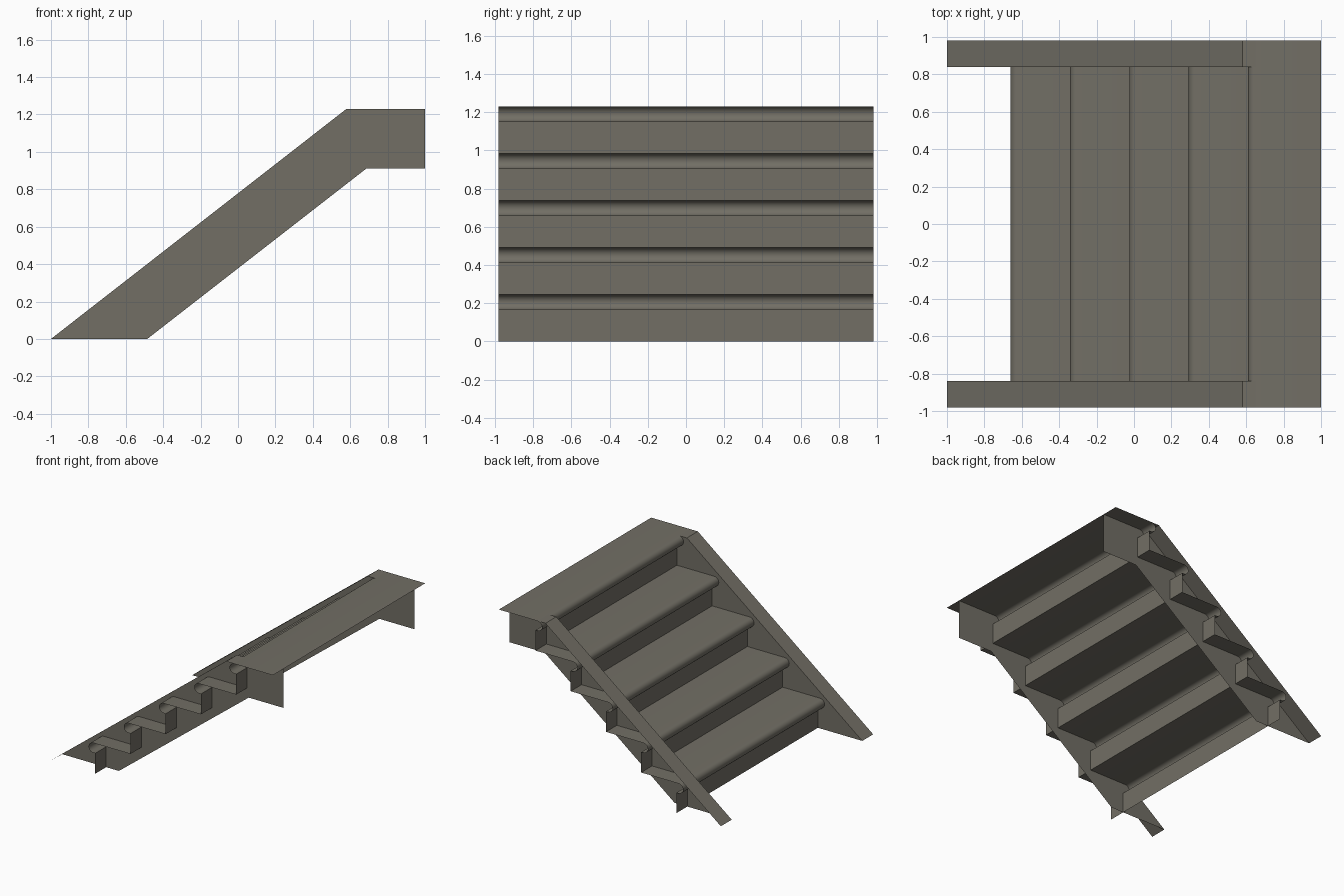
import bpy, math

if "Cube" in bpy.data.objects:
    bpy.data.objects.remove(bpy.data.objects["Cube"])

RISE, RUN, STEPS = 0.246, 0.3175, 5
INNER, OUTER = 0.84, 0.98      # half widths: side plates and full width
NOSE_R = 0.04

mat = bpy.data.materials.new("warm grey")
mat.diffuse_color = (0.168, 0.158, 0.130, 1)
mat.use_nodes = True
mat.node_tree.nodes["Principled BSDF"].inputs["Base Color"].default_value = mat.diffuse_color


def make(name, verts, faces):
    me = bpy.data.meshes.new(name)
    me.from_pydata(verts, [], faces)
    me.materials.append(mat)
    ob = bpy.data.objects.new(name, me)
    bpy.context.collection.objects.link(ob)
    return ob


def sheet(name, profile, y0, y1):
    """Sweep an open x-z profile along y into a thin sheet."""
    n = len(profile)
    verts = [(x, y, z) for y in (y0, y1) for x, z in profile]
    faces = [(i, i + 1, n + i + 1, n + i) for i in range(n - 1)]
    return make(name, verts, faces)


# Steps: riser, rounded nosing and tread in one sheet, running out past the side plates
for s in range(STEPS):
    front, z0 = -0.66 + s * RUN, s * RISE
    top = z0 + RISE
    riser_x, cx, cz = front + 0.06, front + NOSE_R, top - NOSE_R
    profile = [(riser_x, z0), (riser_x, top - 2 * NOSE_R)]
    for i in range(11):
        a = -math.pi / 2 - math.pi * i / 10
        profile.append((cx + NOSE_R * math.cos(a), cz + NOSE_R * math.sin(a)))
    end = 1.0 if s == STEPS - 1 else riser_x + RUN
    profile.append((end, top))
    name = "landing" if s == STEPS - 1 else f"step_{s + 1}"
    ob = sheet(name, profile, -OUTER, OUTER)
    bpy.ops.object.select_all(action='DESELECT')
    ob.select_set(True)
    bpy.context.view_layer.objects.active = ob
    bpy.ops.object.shade_smooth_by_angle(angle=math.radians(30))

# Side plates and the sloping cap strips that reach outward from them
TOP = RISE * STEPS
outline = [(-1, 0), (-0.485, 0), (0.685, 0.91), (1, 0.91), (1, TOP), (0.58, TOP)]
cap = [(-1, 0), (0.58, TOP), (0.65, TOP)]
for side, label in ((-1, "front"), (1, "back")):
    order = list(range(6)) if side < 0 else list(range(5, -1, -1))
    make(f"{label}_stringer_plate", [(x, side * INNER, z) for x, z in outline], [order])
    ys = sorted((side * INNER, side * OUTER))
    sheet(f"{label}_stringer_cap", cap, *ys)
